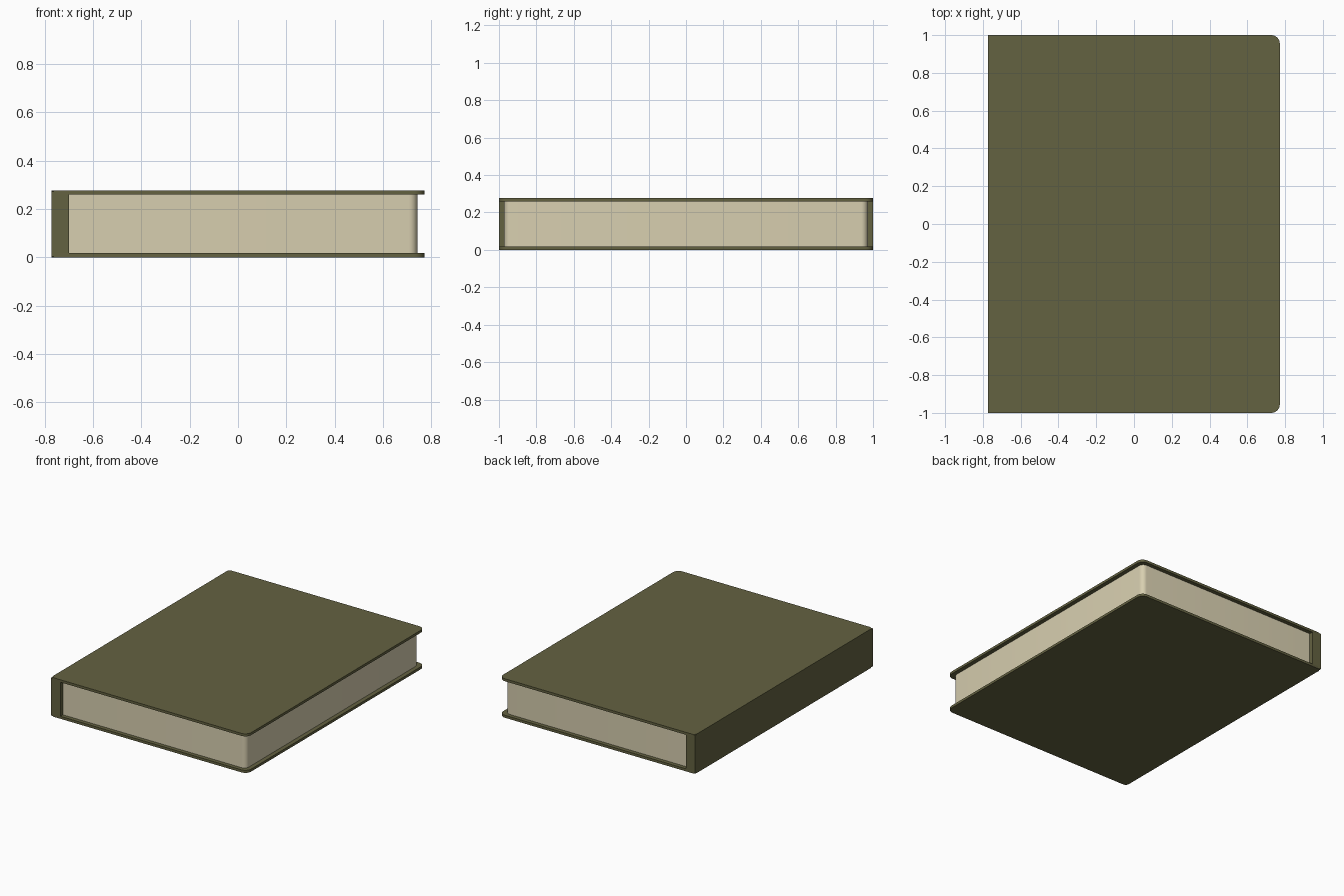
import bpy, bmesh

default_cube = bpy.data.objects.get("Cube")
if default_cube:
    bpy.data.objects.remove(default_cube, do_unlink=True)


def make_material(name, rgb):
    mat = bpy.data.materials.new(name)
    mat.use_nodes = True
    colour = (*rgb, 1)
    mat.diffuse_color = colour
    mat.node_tree.nodes["Principled BSDF"].inputs["Base Color"].default_value = colour
    return mat


def rounded_block(name, low, high, mat, fore_radius=0, spine_radius=0):
    """Box between two corners, with its upright edges rounded on each side."""
    bm = bmesh.new()
    bmesh.ops.create_cube(bm, size=1)
    for v in bm.verts:
        v.co = [b if c > 0 else a for a, b, c in zip(low, high, v.co)]
    middle = (low[0] + high[0]) / 2
    for radius, side in ((fore_radius, 1), (spine_radius, -1)):
        if radius:
            edges = [e for e in bm.edges
                     if abs(e.verts[0].co.z - e.verts[1].co.z) > 0.001
                     and all((v.co.x - middle) * side > 0 for v in e.verts)]
            bmesh.ops.bevel(bm, geom=edges, offset=radius, segments=6,
                            profile=0.5, affect='EDGES')
    mesh = bpy.data.meshes.new(name)
    bm.to_mesh(mesh)
    bm.free()
    mesh.materials.append(mat)
    obj = bpy.data.objects.new(name, mesh)
    bpy.context.collection.objects.link(obj)
    bpy.ops.object.select_all(action='DESELECT')
    obj.select_set(True)
    bpy.context.view_layer.objects.active = obj
    bpy.ops.object.shade_smooth_by_angle()
    return obj


olive = make_material("olive cloth", (0.127, 0.122, 0.053))
cream = make_material("cream paper", (0.686, 0.624, 0.434))

half_width, half_length, height, board = 0.772, 1.0, 0.278, 0.018

# Cover boards
for name, z in (("bottom_cover", 0), ("top_cover", height - board)):
    rounded_block(name, (-half_width, -half_length, z),
                  (half_width, half_length, z + board), olive, 0.045, 0.025)

# Spine, a touch lower than the faces of the boards
rounded_block("spine", (-half_width, -half_length, 0.004),
              (-0.70, half_length, height - 0.004), olive)

# Page block
rounded_block("pages", (-0.71, -0.972, board - 0.002),
              (0.742, 0.972, height - board + 0.002), cream, 0.035)
